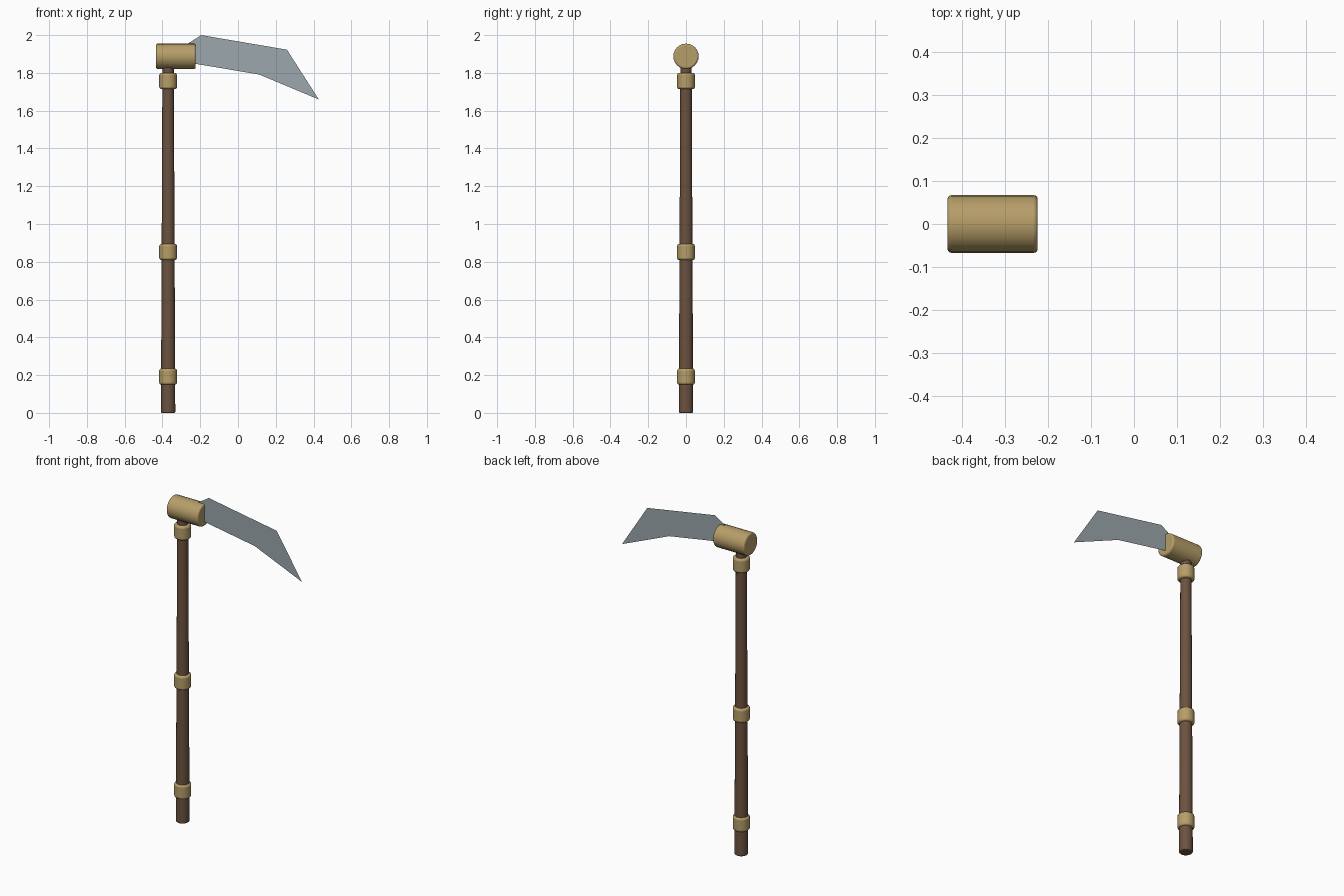
import bpy, bmesh, math

if "Cube" in bpy.data.objects:
    bpy.data.objects.remove(bpy.data.objects["Cube"])


def material(name, rgb):
    m = bpy.data.materials.new(name)
    m.diffuse_color = (*rgb, 1)
    m.use_nodes = True
    m.node_tree.nodes["Principled BSDF"].inputs["Base Color"].default_value = m.diffuse_color
    return m


WOOD = material("dark_wood", (0.15, 0.085, 0.05))
BRASS = material("brass", (0.47, 0.34, 0.14))
STEEL = material("steel", (0.33, 0.39, 0.42))
SHAFT_X = -0.37


def rod(name, r_start, r_end, length, loc, mat, bevel, rot=(0, 0, 0)):
    """Closed cylinder or tapered rod with softened rims."""
    bpy.ops.mesh.primitive_cone_add(vertices=24, radius1=r_start, radius2=r_end,
                                    depth=length, location=loc, rotation=rot)
    ob = bpy.context.object
    ob.name = name
    ob.data.materials.append(mat)
    mod = ob.modifiers.new("rim", "BEVEL")
    mod.width = bevel
    mod.segments = 3
    mod.limit_method = "ANGLE"
    mod.angle_limit = math.radians(40)
    bpy.ops.object.shade_smooth_by_angle(angle=math.radians(35))
    return ob


# tapered wooden shaft, ending inside the head
rod("shaft", 0.038, 0.030, 1.86, (SHAFT_X, 0, 0.93), WOOD, 0.006)

# brass collars along the shaft
for label, z in (("lower", 0.192), ("middle", 0.852), ("upper", 1.757)):
    rod(label + "_collar", 0.047, 0.047, 0.086, (SHAFT_X, 0, z), BRASS, 0.012)

# horizontal head socket
rod("head_socket", 0.067, 0.067, 0.21, (-0.329, 0, 1.888), BRASS, 0.009,
    rot=(0, math.pi / 2, 0))

# flat sheet blade, its root buried in the socket
outline = [(-0.295, 1.86), (0.113, 1.791), (0.428, 1.659),
           (0.259, 1.923), (-0.195, 2.0), (-0.295, 1.936)]
bm = bmesh.new()
bm.faces.new([bm.verts.new((x, 0, z)) for x, z in outline])
mesh = bpy.data.meshes.new("blade")
bm.to_mesh(mesh)
bm.free()
mesh.materials.append(STEEL)
bpy.context.collection.objects.link(bpy.data.objects.new("blade", mesh))
